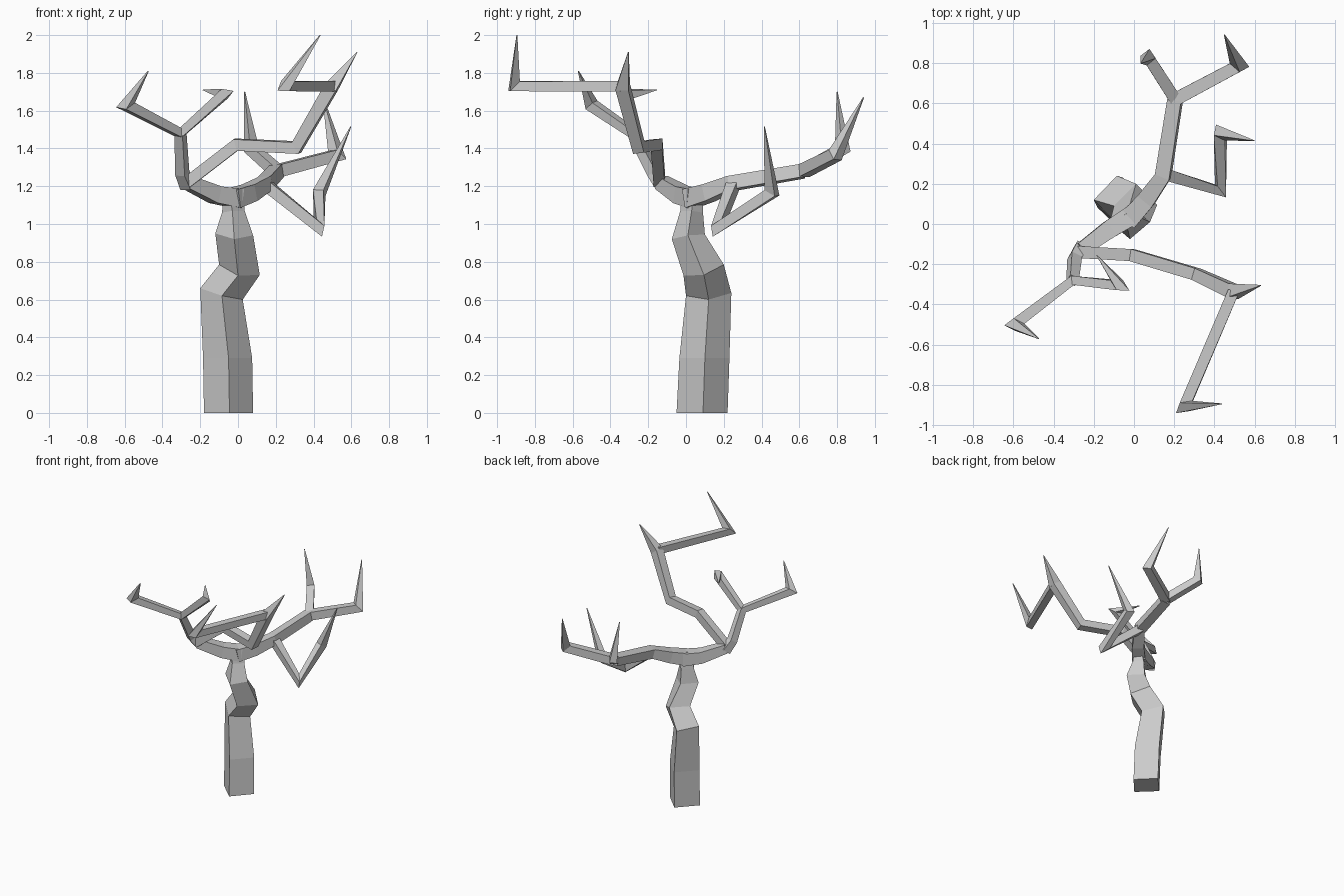
import bpy, bmesh
from mathutils import Vector


def skin_rings(name, rings):
    """Join four-cornered rings into one closed, flat-shaded solid."""
    bm = bmesh.new()
    loops = [[bm.verts.new(c) for c in ring] for ring in rings]
    for a, b in zip(loops, loops[1:]):
        for i in range(4):
            j = (i + 1) % 4
            bm.faces.new((a[i], a[j], b[j], b[i]))
    bm.faces.new(loops[0][::-1])
    bm.faces.new(loops[-1])
    bmesh.ops.recalc_face_normals(bm, faces=bm.faces)
    mesh = bpy.data.meshes.new(name)
    bm.to_mesh(mesh)
    bm.free()
    obj = bpy.data.objects.new(name, mesh)
    bpy.context.collection.objects.link(obj)


def branch(name, nodes):
    """Square tube through (x, y, z, half_width) nodes with mitred bends."""
    pts = [Vector(n[:3]) for n in nodes]
    dirs = [(b - a).normalized() for a, b in zip(pts, pts[1:])]
    u = dirs[0].cross(Vector((0, 0, 1))).normalized()
    old, rings = dirs[0], []
    for i, p in enumerate(pts):
        d0, d1 = dirs[max(i - 1, 0)], dirs[min(i, len(dirs) - 1)]
        t = (d0 + d1).normalized()
        u = old.rotation_difference(t) @ u
        u = (u - t * u.dot(t)).normalized()
        v, old = t.cross(u), t
        bend = d1 - d0
        k = bend.normalized() if bend.length > 1e-4 else Vector()
        stretch = min(1.45, 1 / max(d0.dot(t), 0.1)) - 1
        ring = []
        for a, b in ((1, 1), (-1, 1), (-1, -1), (1, -1)):
            o = (u * a + v * b) * nodes[i][3]
            ring.append(p + o + k * o.dot(k) * stretch)
        rings.append(ring)
    skin_rings(name, rings)


# Crooked trunk: corners front, right, back, left of each ring
skin_rings("trunk", [
    [(-.045, -.05, 0), (.08, .09, 0), (-.05, .22, 0), (-.18, .08, 0)],
    [(-.05, -.035, .29), (.075, .10, .29), (-.055, .23, .29), (-.185, .09, .29)],
    [(-.085, 0, .62), (.025, .12, .60), (-.085, .24, .635), (-.20, .12, .66)],
    [(0, -.013, .727), (.115, .095, .73), (.01, .20, .785), (-.10, .09, .785)],
    [(-.02, -.075, .92), (.08, .01, .94), (-.02, .10, .945), (-.12, .01, .95)],
    [(-.03, -.03, 1.07), (.035, .03, 1.07), (-.02, .09, 1.06), (-.085, .02, 1.06)],
    [(-.05, -.02, 1.18), (.03, .04, 1.19), (.02, .09, 1.19), (-.07, .03, 1.19)],
])

# Two main limbs leaving the trunk top
branch("left_limb", [(.0, .05, 1.135, .05), (-.12, -.025, 1.155, .045),
                     (-.265, -.13, 1.22, .035)])
branch("right_limb", [(-.03, .02, 1.135, .05), (.06, .12, 1.165, .045),
                      (.145, .24, 1.215, .037), (.205, .62, 1.28, .035)])

# Left limb: upright fork with two twigs
branch("left_upright", [(-.265, -.12, 1.2, .032), (-.295, -.17, 1.27, .028),
                        (-.305, -.28, 1.48, .024)])
branch("left_outer_twig", [(-.305, -.28, 1.48, .022), (-.595, -.50, 1.63, .027),
                           (-.475, -.57, 1.81, .002)])
branch("left_inner_twig", [(-.305, -.28, 1.48, .022), (-.07, -.305, 1.69, .027),
                           (-.185, -.155, 1.71, .002)])

# Left limb: long branch crossing the front
branch("front_branch", [(-.27, -.14, 1.22, .03), (-.01, -.155, 1.42, .03),
                        (.31, -.25, 1.405, .03), (.495, -.335, 1.725, .034),
                        (.63, -.305, 1.91, .002)])
branch("front_long_twig", [(.495, -.335, 1.73, .028), (.25, -.91, 1.73, .028),
                           (.435, -.895, 2.0, .002)])

# Right limb: drooping branch and the back fork
branch("right_drooping_branch", [(.145, .25, 1.21, .03), (.43, .165, .98, .028),
                                 (.43, .455, 1.165, .028), (.597, .415, 1.515, .002)])
branch("back_right_twig", [(.205, .62, 1.28, .033), (.525, .79, 1.365, .03),
                           (.45, .94, 1.67, .002)])
branch("back_left_twig", [(.205, .62, 1.28, .03), (.07, .83, 1.40, .028),
                          (.035, .80, 1.70, .002)])
